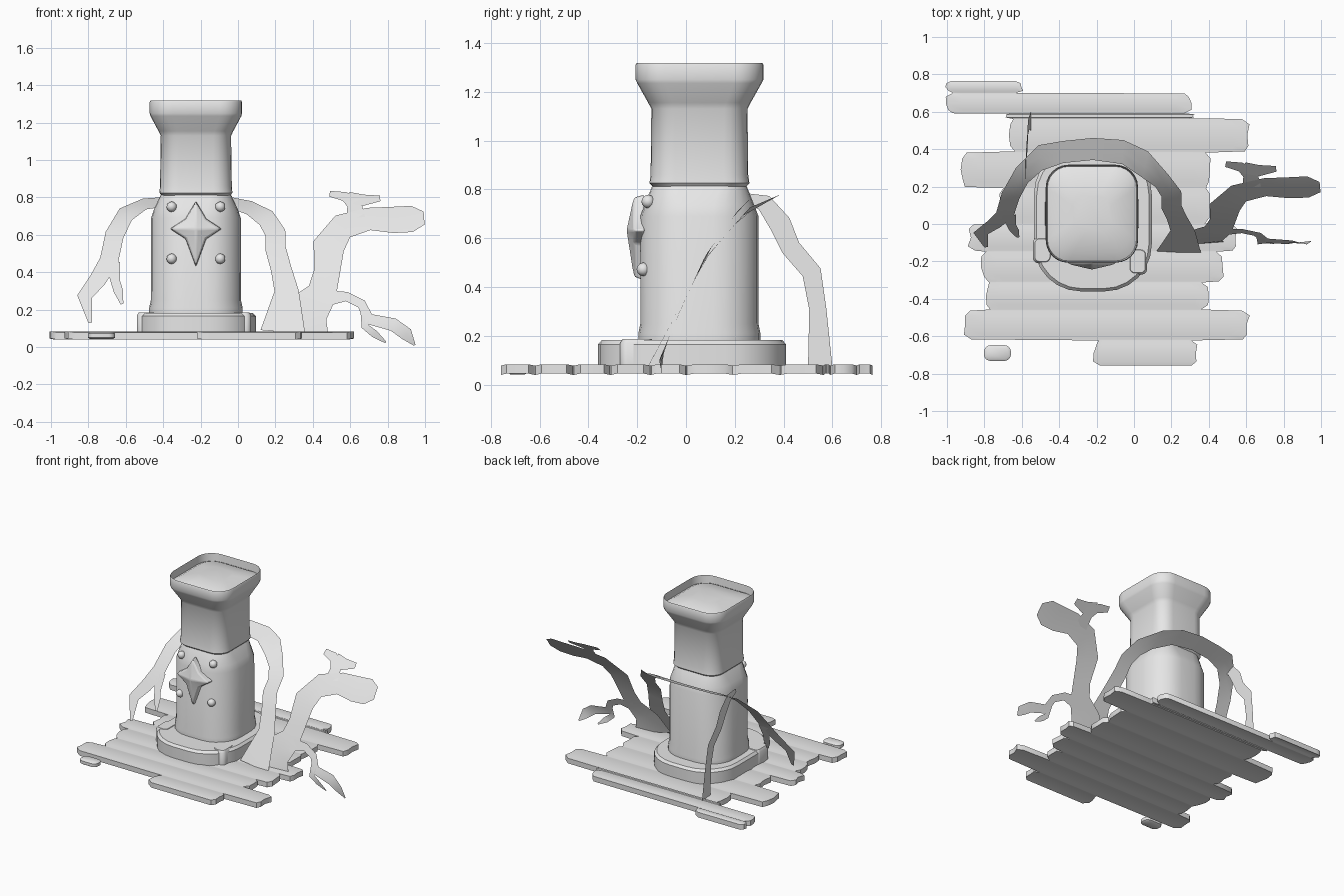
import bpy, bmesh, math, random
from mathutils import Vector

random.seed(4)
cube = bpy.data.objects.get("Cube")
if cube:
    bpy.data.objects.remove(cube)

stone = bpy.data.materials.new("pale grey stone")
stone.use_nodes = True
stone.diffuse_color = (0.8, 0.8, 0.8, 1)
stone.node_tree.nodes["Principled BSDF"].inputs["Base Color"].default_value = (0.8, 0.8, 0.8, 1)


def finish(name, bm, bevel=0, angle=40, fix=True):
    if fix:
        bmesh.ops.recalc_face_normals(bm, faces=bm.faces)
    mesh = bpy.data.meshes.new(name)
    bm.to_mesh(mesh)
    bm.free()
    ob = bpy.data.objects.new(name, mesh)
    bpy.context.collection.objects.link(ob)
    mesh.materials.append(stone)
    if bevel:
        mod = ob.modifiers.new("soft edges", "BEVEL")
        mod.width, mod.segments = bevel, 2
    bpy.ops.object.select_all(action="DESELECT")
    ob.select_set(True)
    bpy.context.view_layer.objects.active = ob
    bpy.ops.object.shade_smooth_by_angle(angle=math.radians(angle))
    return ob


def rounded_ring(bm, cx, cy, hx, hy, r, z, seg=6):
    """Rounded rectangle of vertices at height z."""
    ring = []
    for q, (sx, sy) in enumerate([(1, 1), (-1, 1), (-1, -1), (1, -1)]):
        for i in range(seg + 1):
            a = (q + i / seg) * math.pi / 2
            ring.append(bm.verts.new((cx + sx * (hx - r) + r * math.cos(a),
                                      cy + sy * (hy - r) + r * math.sin(a), z)))
    return ring


def loft(name, cx, cy, levels, angle=40, closed_base=False, closed_top=True):
    """Stack of rounded rectangles: (half x, half y, corner radius, z)."""
    bm = bmesh.new()
    rings = [rounded_ring(bm, cx, cy, *lv) for lv in levels]
    for a, b in zip(rings, rings[1:]):
        for i in range(len(a)):
            j = (i + 1) % len(a)
            bm.faces.new((a[i], a[j], b[j], b[i]))
    if closed_base:
        bm.faces.new(rings[0][::-1])
    if closed_top:
        bm.faces.new(rings[-1])
    return finish(name, bm, angle=angle, fix=False)


def worn_floor(name, rows, y_end, cols=16):
    """One slab whose ragged outline steps from row to row: (top y, x0, x1)."""
    jig = lambda s: random.uniform(-s, s)
    ends = [r[0] for r in rows[1:]] + [y_end]
    bm = bmesh.new()
    slices = []
    for (y0, x0, x1), y1 in zip(rows, ends):
        # each row rounds its ends and dips towards its neighbours
        for t in (0.02, 0.18, 0.5, 0.82, 0.98):
            edge = t in (0.02, 0.98)
            a = x0 + 0.025 * edge + jig(0.01)
            b = x1 - 0.025 * edge + jig(0.01)
            z = 0.04 if edge else 0.045
            slices.append([bm.verts.new((a + (b - a) * k / cols, y0 + (y1 - y0) * t, z))
                           for k in range(cols + 1)])
    for s, t in zip(slices, slices[1:]):
        for k in range(cols):
            bm.faces.new((s[k], t[k], t[k + 1], s[k + 1]))
    up = bmesh.ops.extrude_face_region(bm, geom=bm.faces[:])["geom"]
    for v in up:
        if isinstance(v, bmesh.types.BMVert):
            v.co.z += 0.038
    return finish(name, bm)


def lookup(table, t):
    """Piecewise linear interpolation."""
    for (a, u), (b, v) in zip(table, table[1:]):
        if t <= b:
            break
    return u + (v - u) * (t - a) / (b - a)


def ribbon(name, path, place):
    """Flat strip along (u, v, width) points, placed in space by place(u, v)."""
    bm = bmesh.new()
    pts = [Vector(p[:2]) for p in path]
    rows = []
    for i, p in enumerate(pts):
        d = (pts[min(i + 1, len(pts) - 1)] - pts[max(i - 1, 0)]).normalized()
        side = Vector((-d.y, d.x)) * path[i][2] / 2
        rows.append([bm.verts.new(place(*(p + side * k))) for k in (1, 0, -1)])
    for a, b in zip(rows, rows[1:]):
        for k in (0, 1):
            bm.faces.new((a[k], a[k + 1], b[k + 1], b[k]))
    bm.normal_update()
    # strips face the front
    for f in bm.faces:
        if f.normal.y > 0:
            f.normal_flip()
    return finish(name, bm, fix=False)


# Floor of worn slabs, with one loose stone
worn_floor("slab_floor", [
    (0.765, -1.0, -0.6), (0.7, -1.0, 0.3), (0.59, -0.69, 0.32), (0.565, -0.67, 0.61),
    (0.385, -0.92, 0.41), (0.195, -0.72, 0.41), (0.0, -0.88, 0.55), (-0.145, -0.81, 0.47),
    (-0.31, -0.79, 0.39), (-0.46, -0.9, 0.61), (-0.62, -0.21, 0.34)], -0.76)
loft("loose_stone", -0.73, -0.69, [(0.06, 0.03, 0.025, 0.042), (0.072, 0.042, 0.035, 0.05),
                                   (0.072, 0.042, 0.035, 0.072), (0.06, 0.03, 0.025, 0.08)],
     closed_base=True)

# Plinth and its loose corner stones
loft("plinth", -0.22, 0.025, [(0.315, 0.385, 0.25, 0.07), (0.315, 0.385, 0.25, 0.165),
                              (0.3, 0.37, 0.24, 0.182)])
for name, x, y in (("left_corner_stone", 0.02, -0.2), ("right_corner_stone", -0.49, -0.14)):
    loft(name, x, y, [(0.05, 0.07, 0.03, 0.08), (0.05, 0.07, 0.03, 0.17),
                      (0.04, 0.06, 0.025, 0.186)])

# Pillar: rounded shaft, squarer upper block, flared capital with a sunken domed top
CX, CY = -0.225, 0.055
loft("pillar_shaft", CX, CY, [(0.25, 0.25, 0.19, 0.18), (0.25, 0.25, 0.19, 0.21),
                              (0.241, 0.242, 0.185, 0.25), (0.24, 0.242, 0.185, 0.69),
                              (0.225, 0.225, 0.165, 0.735), (0.19, 0.195, 0.11, 0.81),
                              (0.18, 0.185, 0.1, 0.825)], closed_top=False)
loft("pillar_upper_block", CX, CY, [(0.18, 0.185, 0.095, 0.805), (0.195, 0.205, 0.1, 0.825),
                                    (0.192, 0.2, 0.1, 0.86), (0.188, 0.197, 0.095, 1.13),
                                    (0.2, 0.21, 0.1, 1.155), (0.243, 0.255, 0.115, 1.235),
                                    (0.247, 0.262, 0.12, 1.25), (0.247, 0.262, 0.12, 1.31),
                                    (0.243, 0.258, 0.116, 1.318), (0.238, 0.253, 0.115, 1.262),
                                    (0.2, 0.21, 0.1, 1.284), (0.1, 0.1, 0.06, 1.305)])

# Four pointed star on the front
bm = bmesh.new()
outer, inner = [], []
for i in range(8):
    a = i * math.pi / 4
    r = 0.08 if i % 2 else {0: 0.14, 2: 0.15, 4: 0.14, 6: 0.21}[i]
    u, v = r * math.cos(a), r * math.sin(a)
    outer.append((CX + u, -0.17, 0.632 + v))
    inner.append((CX + 0.92 * u, -0.215, 0.632 + 0.92 * v))
back, rim = [[bm.verts.new(p) for p in ring] for ring in (outer, inner)]
tip = bm.verts.new((CX, -0.245, 0.632))
for i in range(8):
    j = (i + 1) % 8
    bm.faces.new((back[i], back[j], rim[j], rim[i]))
    bm.faces.new((rim[i], rim[j], tip))
bm.faces.new(back)
finish("star_ornament", bm, bevel=0.008, angle=30)

# Studs around the star
for side in (-1, 1):
    for level, z, y in (("upper", 0.75, -0.155), ("lower", 0.472, -0.175)):
        bm = bmesh.new()
        bmesh.ops.create_icosphere(bm, subdivisions=2, radius=0.028)
        for v in bm.verts:
            v.co = Vector((CX + side * 0.13, y, z)) + v.co
        finish(f"{level}_stud_{'left' if side > 0 else 'right'}", bm)

# Flat tentacles lean back as they rise
ARCH = [(0, -0.2), (0.1, -0.14), (0.29, -0.04), (0.53, 0.09), (0.725, 0.26), (0.81, 0.46)]
LIMB = [(0, -0.09), (0.1, -0.11), (0.29, -0.03), (0.53, 0.08), (0.71, 0.21), (0.84, 0.34)]


def on_arch(x, z):
    return x, lookup(ARCH, z), z


def on_limb(x, z):
    return x, lookup(LIMB, z), z


ribbon("arch_tentacle", [
    (-0.79, 0.13, 0.02), (-0.82, 0.27, 0.08), (-0.75, 0.36, 0.09), (-0.69, 0.46, 0.1),
    (-0.66, 0.6, 0.1), (-0.6, 0.71, 0.09), (-0.5, 0.765, 0.06), (-0.38, 0.778, 0.05),
    (-0.22, 0.785, 0.05), (-0.06, 0.778, 0.055), (0.06, 0.745, 0.075), (0.15, 0.69, 0.1),
    (0.2, 0.61, 0.11), (0.2, 0.53, 0.11), (0.23, 0.42, 0.11), (0.26, 0.3, 0.13),
    (0.24, 0.08, 0.24)], on_arch)
ribbon("arch_tentacle_finger", [(-0.67, 0.45, 0.08), (-0.655, 0.35, 0.05),
                                (-0.64, 0.3, 0.05), (-0.62, 0.23, 0.015)], on_arch)
ribbon("curling_tentacle", [
    (0.34, 0.08, 0.3), (0.37, 0.2, 0.23), (0.45, 0.29, 0.16), (0.475, 0.4, 0.14),
    (0.485, 0.54, 0.17), (0.56, 0.645, 0.14), (0.7, 0.685, 0.12), (0.83, 0.68, 0.14),
    (0.93, 0.685, 0.14), (0.995, 0.69, 0.07)], on_limb)
ribbon("curling_tentacle_hook", [(0.63, 0.69, 0.1), (0.62, 0.77, 0.08),
                                 (0.57, 0.805, 0.05), (0.49, 0.82, 0.03)], on_limb)
ribbon("curling_tentacle_barb", [(0.59, 0.8, 0.06), (0.67, 0.785, 0.06), (0.76, 0.795, 0.03)], on_limb)
ribbon("lower_claw", [(0.46, 0.26, 0.09), (0.58, 0.27, 0.05), (0.66, 0.23, 0.05),
                      (0.7, 0.15, 0.06), (0.83, 0.12, 0.07), (0.9, 0.07, 0.07),
                      (0.945, 0.01, 0.01)], on_limb)
ribbon("lower_claw_finger", [(0.68, 0.19, 0.05), (0.68, 0.11, 0.04), (0.73, 0.07, 0.04),
                             (0.79, 0.025, 0.01)], on_limb)

# Rear tentacle hangs edge-on from the arch to the floor
ribbon("rear_tentacle", [(0.24, 0.77, 0.03), (0.32, 0.745, 0.07), (0.385, 0.66, 0.09),
                         (0.43, 0.56, 0.08), (0.515, 0.46, 0.08), (0.54, 0.31, 0.07),
                         (0.55, 0.07, 0.1)],
       lambda y, z: (-0.548 - 0.04 * z, y, z))
